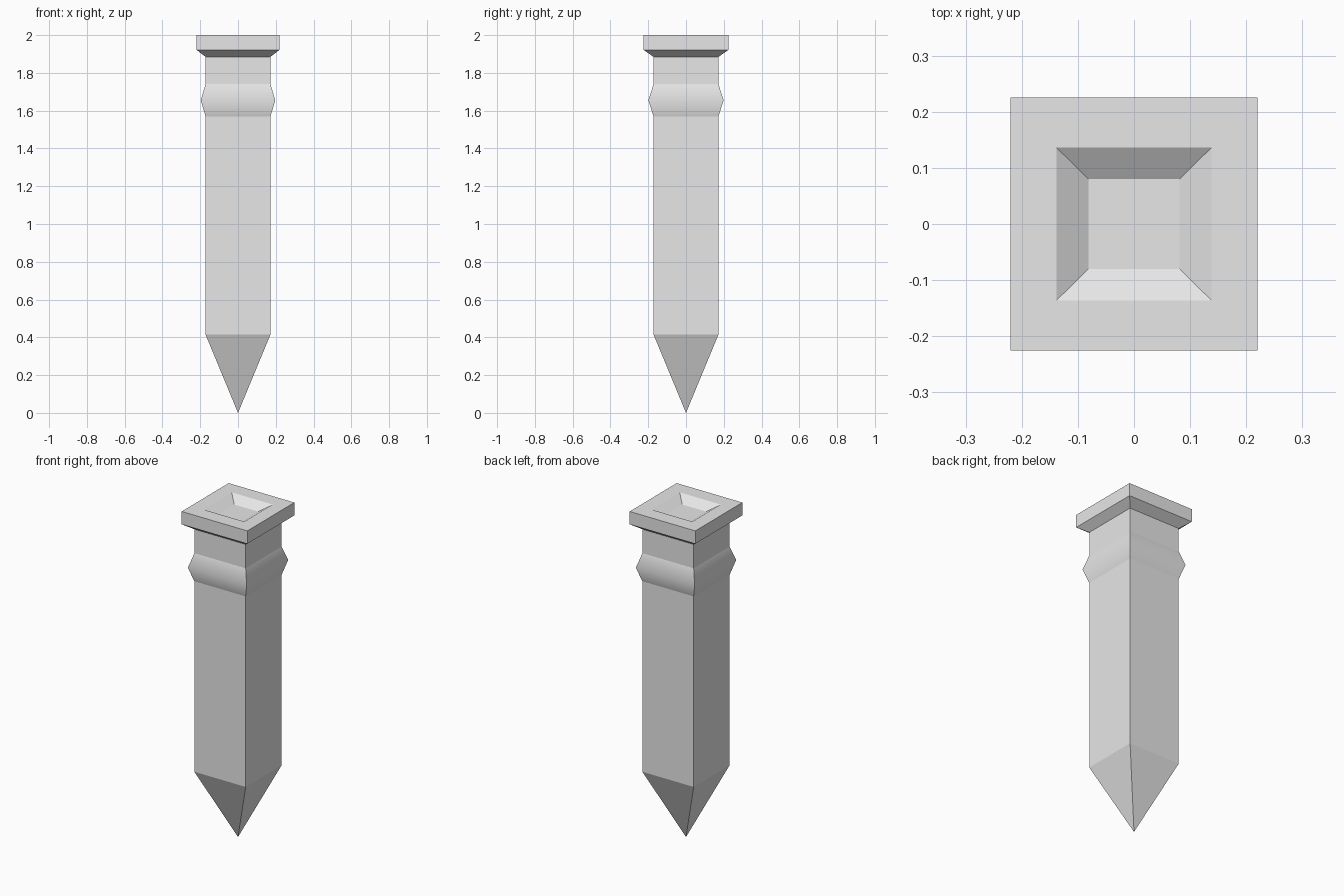
import bpy
import bmesh

cube = bpy.data.objects.get("Cube")
if cube:
    bpy.data.objects.remove(cube, do_unlink=True)

steel = bpy.data.materials.new("grey steel")
steel.use_nodes = True
steel.diffuse_color = (0.8, 0.8, 0.8, 1)
steel.node_tree.nodes["Principled BSDF"].inputs["Base Color"].default_value = (0.8, 0.8, 0.8, 1)

# Square cross-sections from the tip upwards: half width x, half depth y, height
SHAFT = 0.172
BULGE_Z = 1.655
sections = [
    (SHAFT, SHAFT, 0.415),       # shoulder of the point
    (SHAFT, SHAFT, 1.57),        # collar bottom
    (0.197, 0.199, BULGE_Z),     # collar ridge
    (SHAFT, SHAFT, 1.74),        # collar top
    (SHAFT, SHAFT, 1.885),       # neck
    (0.22, 0.225, 1.922),        # head underside
    (0.22, 0.225, 2.0),          # head rim
    (0.138, 0.136, 2.0),         # recess edge
    (0.081, 0.08, 1.963),        # recess floor
]

bm = bmesh.new()


def ring(hx, hy, z):
    return [bm.verts.new((sx * hx, sy * hy, z))
            for sx, sy in ((-1, -1), (1, -1), (1, 1), (-1, 1))]


rings = [ring(*s) for s in sections]

# Pointed tip
tip = bm.verts.new((0, 0, 0))
for i in range(4):
    bm.faces.new((tip, rings[0][(i + 1) % 4], rings[0][i]))

# Shaft, collar, head and recess walls
for low, high in zip(rings, rings[1:]):
    for i in range(4):
        j = (i + 1) % 4
        bm.faces.new((low[i], low[j], high[j], high[i]))

# Recess floor
bm.faces.new(rings[-1])
bmesh.ops.recalc_face_normals(bm, faces=bm.faces)

# Only the collar is rounded, and only across its ridge
for face in bm.faces:
    face.smooth = any(abs(v.co.z - BULGE_Z) < 0.001 for v in face.verts)
for edge in bm.edges:
    edge.smooth = all(abs(v.co.z - BULGE_Z) < 0.001 for v in edge.verts)

mesh = bpy.data.meshes.new("square_spike")
bm.to_mesh(mesh)
bm.free()
mesh.materials.append(steel)
spike = bpy.data.objects.new("square_spike", mesh)
bpy.context.collection.objects.link(spike)
